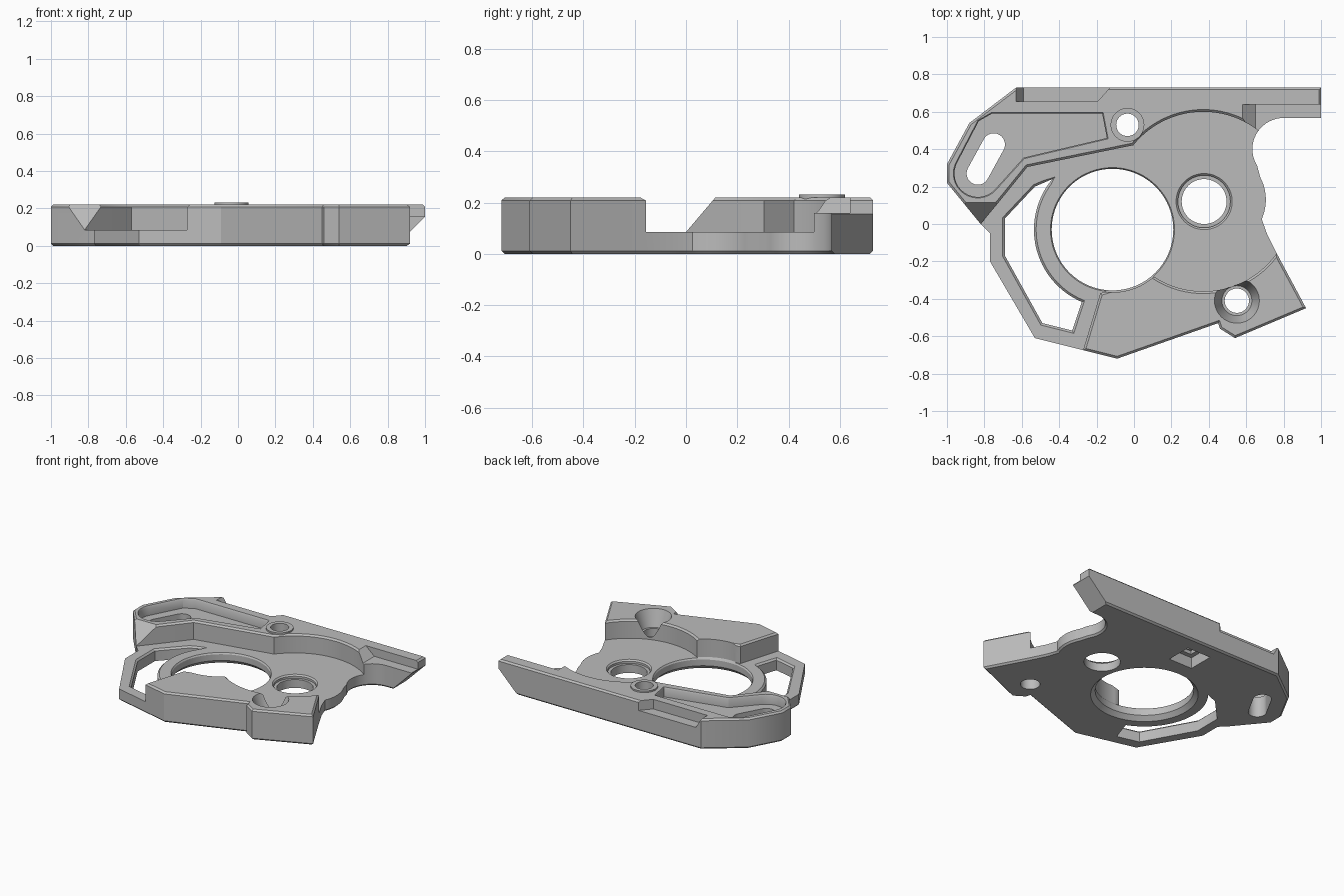
import bpy, bmesh, math
from mathutils import Vector

cube = bpy.data.objects.get("Cube")
if cube:
    bpy.data.objects.remove(cube, do_unlink=True)

grey = bpy.data.materials.new("plain_grey")
grey.use_nodes = True
grey.diffuse_color = (0.5, 0.5, 0.5, 1)
grey.node_tree.nodes["Principled BSDF"].inputs["Base Color"].default_value = (0.5, 0.5, 0.5, 1)

TOP, FLOOR, CH = 0.22, 0.085, 0.012


def arc(cx, cy, r, a0=0, a1=360, n=64):
    count = n if abs(a1 - a0) == 360 else n + 1
    angles = [math.radians(a0 + (a1 - a0) * i / n) for i in range(count)]
    return [(cx + r * math.cos(a), cy + r * math.sin(a)) for a in angles]


def offset(points, d):
    """Move a counter-clockwise outline outwards by d with mitred corners."""
    result = []
    for i, p in enumerate(points):
        p = Vector(p)
        e0 = (p - Vector(points[i - 1])).normalized()
        e1 = (Vector(points[(i + 1) % len(points)]) - p).normalized()
        n0, n1 = Vector((e0.y, -e0.x)), Vector((e1.y, -e1.x))
        result.append(p + (n0 + n1) * d / max(1 + n0.dot(n1), 0.3))
    return result


def loft(name, points, sections, axis="z"):
    """Solid from one outline at several (height, outward offset) sections."""
    area = sum(points[i - 1][0] * p[1] - p[0] * points[i - 1][1]
               for i, p in enumerate(points))
    if area < 0:
        points = points[::-1]
    place = {"z": lambda u, v, h: (u, v, h),
             "y": lambda u, v, h: (u, h, v),
             "x": lambda u, v, h: (h, u, v)}[axis]
    bm = bmesh.new()
    rings = [[bm.verts.new(place(p[0], p[1], h)) for p in offset(points, d)]
             for h, d in sections]
    for low, high in zip(rings, rings[1:]):
        for i in range(len(low)):
            bm.faces.new((low[i - 1], low[i], high[i], high[i - 1]))
    bm.faces.new(rings[0][::-1])
    bm.faces.new(rings[-1])
    bmesh.ops.recalc_face_normals(bm, faces=bm.faces)
    mesh = bpy.data.meshes.new(name)
    bm.to_mesh(mesh)
    bm.free()
    mesh.materials.append(grey)
    obj = bpy.data.objects.new(name, mesh)
    bpy.context.collection.objects.link(obj)
    return obj


def combine(target, tool, operation="DIFFERENCE"):
    mod = target.modifiers.new(tool.name, "BOOLEAN")
    mod.operation, mod.solver, mod.object = operation, "EXACT", tool
    tool.hide_render = True
    bpy.context.view_layer.objects.active = target
    bpy.ops.object.modifier_apply(modifier=mod.name)
    bpy.data.objects.remove(tool, do_unlink=True)


def cut(name, points, sections, axis="z"):
    combine(plate, loft(name, points, sections, axis))


def flared(bottom):
    return [(bottom, 0), (TOP - CH, 0), (TOP + CH, 2 * CH), (TOP + 0.1, 2 * CH)]


# Main plate with chamfered rims
outline = ([(-0.63, 0.73), (1, 0.73), (1, 0.567)]
           + arc(0.8, 0.4, 0.167, 90, 212, 18)
           + arc(0.45, 0.13, 0.255, 28, -24, 10)
           + [(0.71, -0.05), (0.77, -0.17), (0.92, -0.45), (0.54, -0.61),
              (0.46, -0.56), (0.45, -0.53), (-0.09, -0.72), (-0.53, -0.61),
              (-0.77, -0.2), (-0.77, -0.05), (-0.82, 0), (-1, 0.22),
              (-1, 0.32), (-0.88, 0.54)])
plate = loft("mounting_plate", outline,
             [(0, -CH), (CH, 0), (TOP - CH, 0), (TOP, -CH)])

# Round and left recessed floors
cut("round_recess", arc(0.37, 0.12, 0.48, n=96), flared(FLOOR))
cut("left_recess", [(0.04, 0.43), (-0.57, 0.305), (-0.72, 0.12), (-0.82, 0),
                    (-1.1, -0.01), (-1.1, -0.9), (-0.31, -0.8),
                    (-0.18, -0.37), (-0.08, -0.34), (0.2, 0)], flared(FLOOR))

# Sloped left tip
cut("tip_slope", [(-0.05, FLOOR), (0, FLOOR), (0.14, 0.25), (-0.05, 0.25)],
    [(-1.1, 0), (-0.65, 0)], "x")

# Back left pocket with its slanted through slot
pocket = ([(-0.76, 0.59), (-0.17, 0.59), (-0.145, 0.46), (-0.59, 0.355)]
          + arc(-0.835, 0.27, 0.125, -42, -210, 16) + [(-0.83, 0.55)])
cut("pocket", pocket, [(0.15, 0), (TOP - CH, 0), (TOP + CH, CH)])
cut("pocket_slot", arc(-0.75, 0.425, 0.06, -29, 151, 16)
    + arc(-0.835, 0.27, 0.06, 151, 331, 16), [(-0.1, 0), (0.3, 0)])

# Open slot between the ring and the outer frame
cut("frame_slot", [(-0.53, 0.2), (-0.69, 0.03), (-0.69, -0.17), (-0.49, -0.53),
                   (-0.33, -0.57)] + arc(-0.115, -0.03, 0.42, 247, 140, 32),
    [(-0.1, 0), (FLOOR - CH, 0), (FLOOR + CH, 2 * CH), (FLOOR + 0.03, 2 * CH)])

# Large bore with chamfers below and above
cut("large_bore", arc(-0.115, -0.03, 0.325, n=96),
    [(-0.03, 0.06), (0.03, 0), (FLOOR - 0.01, 0), (FLOOR + 0.005, 0.01), (0.3, 0.01)])

# Bearing bore with its stepped seat
cut("bearing_bore", arc(0.375, 0.12, 0.12), [(-0.1, 0), (0.3, 0)])
cut("bearing_seat", arc(0.375, 0.12, 0.14),
    [(0.06, 0), (FLOOR - 0.01, 0), (FLOOR + 0.01, 0.02), (0.15, 0.02)])

# Countersunk front screw hole
cut("countersink", arc(0.55, -0.41, 0.065),
    [(-0.1, 0), (0.1, 0), (0.1005, 0.015), (TOP, 0.055), (0.3, 0.055)])

# Raised boss, its screw hole and the square nut seat underneath
combine(plate, loft("boss", arc(-0.035, 0.53, 0.09), [(0.19, 0), (0.231, 0)]), "UNION")
cut("boss_hole", arc(-0.035, 0.53, 0.06), [(-0.1, 0), (0.3, 0)])
square = [(-0.13, 0.435), (0.06, 0.435), (0.06, 0.625), (-0.13, 0.625)]
cut("nut_seat", square, [(-0.05, 0), (0.08, 0)])
cut("nut_step", square, [(-0.05, -0.033), (0.105, -0.033)])

# Lowered shelf along the back edge
cut("shelf", [(-0.585, 0.655), (-0.195, 0.655), (-0.11, 0.75), (-0.11, 0.8), (-0.585, 0.8)],
    [(0.15, 0), (0.3, 0)])
cut("shelf_ramp", [(-0.59, 0.15), (-0.5, 0.15), (-0.5, 0.3), (-0.68, 0.3)],
    [(0.655, 0), (0.8, 0)], "y")

# Undercut rail end and the groove on its front edge
cut("rail_undercut", [(0.795, -0.05), (1.2, -0.05), (1.2, 0.155), (1, 0.155)],
    [(0.5, 0), (0.8, 0)], "y")
cut("rail_groove", [(0.65, 0.16), (1.1, 0.16), (1.1, 0.3), (0.49, 0.3)],
    [(0.5, 0), (0.64, 0)], "y")

# Smooth bores, keep hard edges
bpy.ops.object.select_all(action="DESELECT")
plate.select_set(True)
bpy.context.view_layer.objects.active = plate
bpy.ops.object.shade_smooth_by_angle(angle=math.radians(30))
